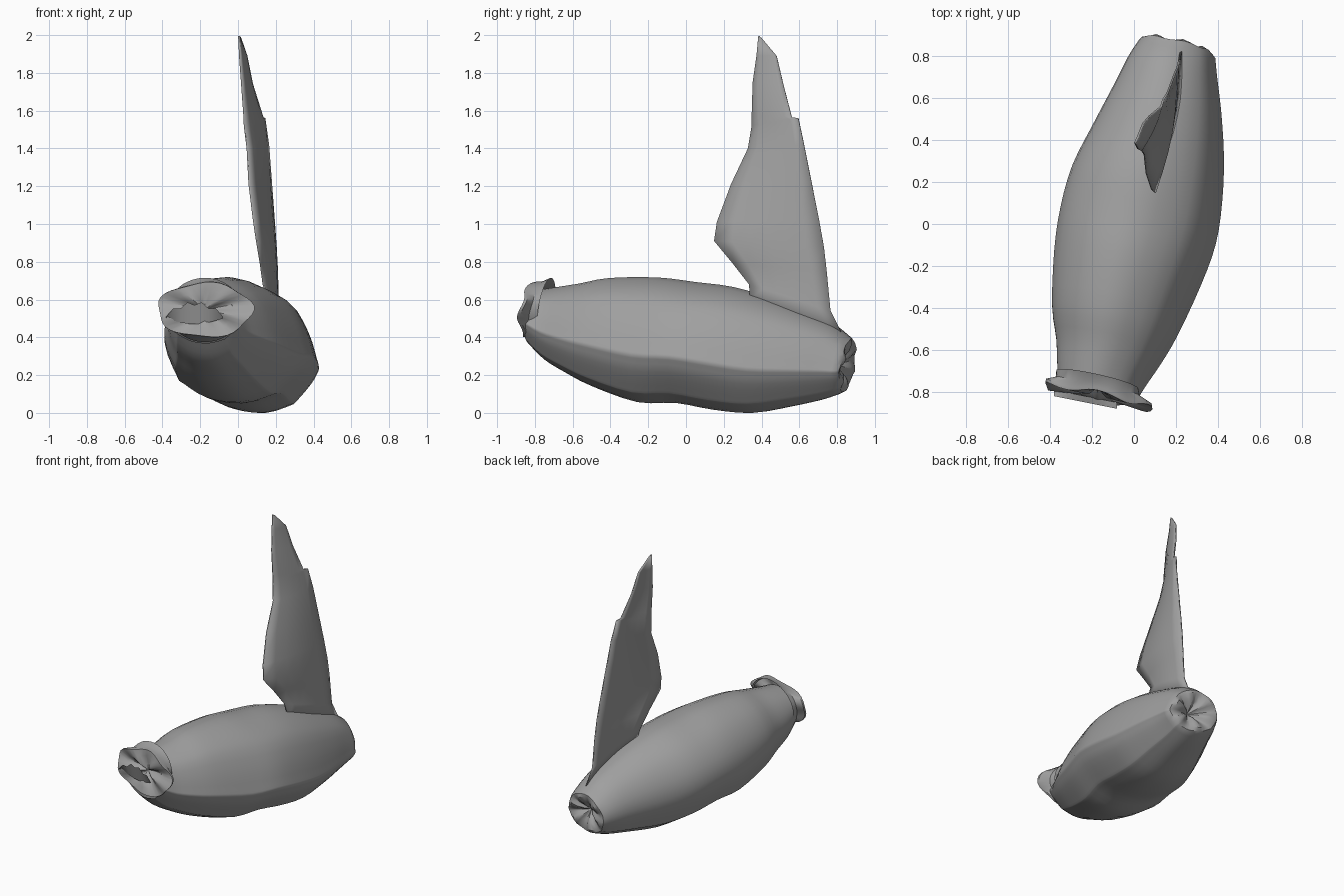
import bpy, bmesh, math
from mathutils import Vector

cube = bpy.data.objects.get("Cube")
if cube:
    bpy.data.objects.remove(cube, do_unlink=True)

grey = bpy.data.materials.new("plain grey")
grey.use_nodes = True
tone = (0.35, 0.35, 0.35, 1)
grey.diffuse_color = tone
grey.node_tree.nodes["Principled BSDF"].inputs["Base Color"].default_value = tone


def spline(points, steps, closed=False):
    """Pass a smooth curve through points of any dimension."""
    points = [Vector(p) for p in points]
    count = len(points)
    pick = lambda i: points[i % count] if closed else points[max(0, min(i, count - 1))]
    result = []
    for i in range(count if closed else count - 1):
        a, b, c, d = (pick(i + k) for k in (-1, 0, 1, 2))
        for s in range(steps):
            t = s / steps
            result.append(b + (c - a) * t / 2 + (a - b * 2.5 + c * 2 - d / 2) * t * t
                          + (b * 1.5 - a / 2 - c * 1.5 + d / 2) * t ** 3)
    if not closed:
        result.append(points[-1])
    return result


def loft(name, rows, closed, angle):
    """Skin a list of equally long rows of points."""
    bm = bmesh.new()
    grid = [[bm.verts.new(p) for p in row] for row in rows]
    width = len(grid[0])
    for lower, upper in zip(grid, grid[1:]):
        for j in range(width if closed else width - 1):
            k = (j + 1) % width
            bm.faces.new((lower[j], lower[k], upper[k], upper[j]))
    bmesh.ops.remove_doubles(bm, verts=bm.verts, dist=0.0005)
    bmesh.ops.recalc_face_normals(bm, faces=bm.faces)
    mesh = bpy.data.meshes.new(name)
    bm.to_mesh(mesh)
    bm.free()
    mesh.materials.append(grey)
    part = bpy.data.objects.new(name, mesh)
    bpy.context.collection.objects.link(part)
    bpy.ops.object.select_all(action="DESELECT")
    part.select_set(True)
    bpy.context.view_layer.objects.active = part
    bpy.ops.object.shade_smooth_by_angle(angle=math.radians(angle))
    return part


def place(y, cx, half_width, cz, half_height, u, v):
    """Put a unit section point on a plane square to the slanting pod."""
    dx, dz = u * half_width, v * half_height
    return Vector((cx + dx, y - 0.22 * dx + 0.15 * dz, cz + dz))


# Pod: ribbed section carried along a sloping, tapering axis
rib_section = [(1, -.24), (.98, -.14), (.85, .3), (.59, .73), (0, 1), (-.56, .81),
               (-.91, .37), (-1, -.12), (-.83, -.6), (-.74, -.7), (-.38, -.93),
               (.1, -1), (.52, -.87), (.62, -.8), (.87, -.5), (.97, -.32)]
pod_stations = [(-.81, -.175, .18, .51, .14), (-.72, -.155, .21, .475, .19),
                (-.6, -.12, .25, .45, .235), (-.45, -.09, .3, .428, .286),
                (-.2, -.03, .35, .387, .33), (0, .02, .37, .373, .32),
                (.2, .063, .357, .342, .325), (.4, .115, .313, .305, .305),
                (.6, .158, .257, .285, .25), (.75, .184, .212, .27, .2),
                (.835, .205, .182, .255, .155)]
section = spline(rib_section, 3, closed=True)
rows = [[place(*station, u, v) for u, v in section] for station in spline(pod_stations, 3)]

# Puckered back end: the ribs roll over and meet in a creased hollow
for y, size, pucker in ((.855, .92, .004), (.86, .78, .01), (.845, .5, .014),
                        (.815, .22, .01), (.78, 0, 0)):
    ring = []
    for u, v in section:
        crease = pucker * math.sin(6 * math.atan2(v, u))
        ring.append(place(y + crease, .205, .182 * size, .255, .155 * size, u, v))
    rows.append(ring)
loft("pod", rows, True, 35)

# Flared, gently wavy collar with a folded centre at the front end
collar_rings = [(-.74, .195, .17, 0), (-.78, .2, .15, .02), (-.81, .25, .145, .05),
                (-.825, .252, .143, .05), (-.82, .17, .1, .05), (-.805, .08, .05, .08),
                (-.78, 0, 0, 0)]
rows = []
for y, half_width, half_height, wave in collar_rings:
    ring = []
    for step in range(40):
        a = math.tau * step / 40
        ripple = 1 + wave * math.sin(5 * a + 1)
        fold = 0.25 * wave * math.sin(5 * a)
        ring.append(place(y + fold, -.175, half_width, .545, half_height,
                          ripple * math.cos(a), ripple * math.sin(a)))
    rows.append(ring)
loft("collar", rows, True, 35)

# Dry flap standing in the middle of the collar
rows = []
for step in range(9):
    t = step / 8
    x = -.38 + .3 * t
    rise = .06 * math.sin(math.pi * t) + .02 * (step % 2)
    rows.append([(x, -.79 - .06 * t, .5 - .03 * math.sin(math.pi * t)),
                 (x, -.82 - .06 * t, .51 + rise)])
loft("collar_flap", rows, False, 30)

# Upright blade: each row gives the front edge then the back edge as x, y, z
blade_edges = [((.16, .34, .6), (.225, .83, .41)), ((.135, .335, .68), (.212, .765, .54)),
               ((.12, .25, .79), (.207, .745, .75)), ((.1, .15, .91), (.2, .73, .88)),
               ((.085, .165, 1.01), (.19, .705, 1.02)), ((.06, .24, 1.21), (.175, .665, 1.22)),
               ((.05, .33, 1.4), (.16, .625, 1.42)), ((.035, .35, 1.52), (.14, .595, 1.56)),
               ((.033, .35, 1.57), (.13, .56, 1.565)), ((.02, .355, 1.75), (.075, .515, 1.74)),
               ((.01, .375, 1.89), (.045, .48, 1.89)), ((.005, .385, 1.995), (.012, .4, 1.985))]
rows = []
for front, back in blade_edges:
    front, back = Vector(front), Vector(back)
    row = []
    for step in range(7):
        t = step / 6
        point = front.lerp(back, t)
        point.x += 0.05 * (back - front).length * math.sin(math.pi * t)
        row.append(point)
    rows.append(row)
blade = loft("blade", rows, False, 50)
shell = blade.modifiers.new("thickness", "SOLIDIFY")
shell.thickness = 0.01
shell.offset = 0
